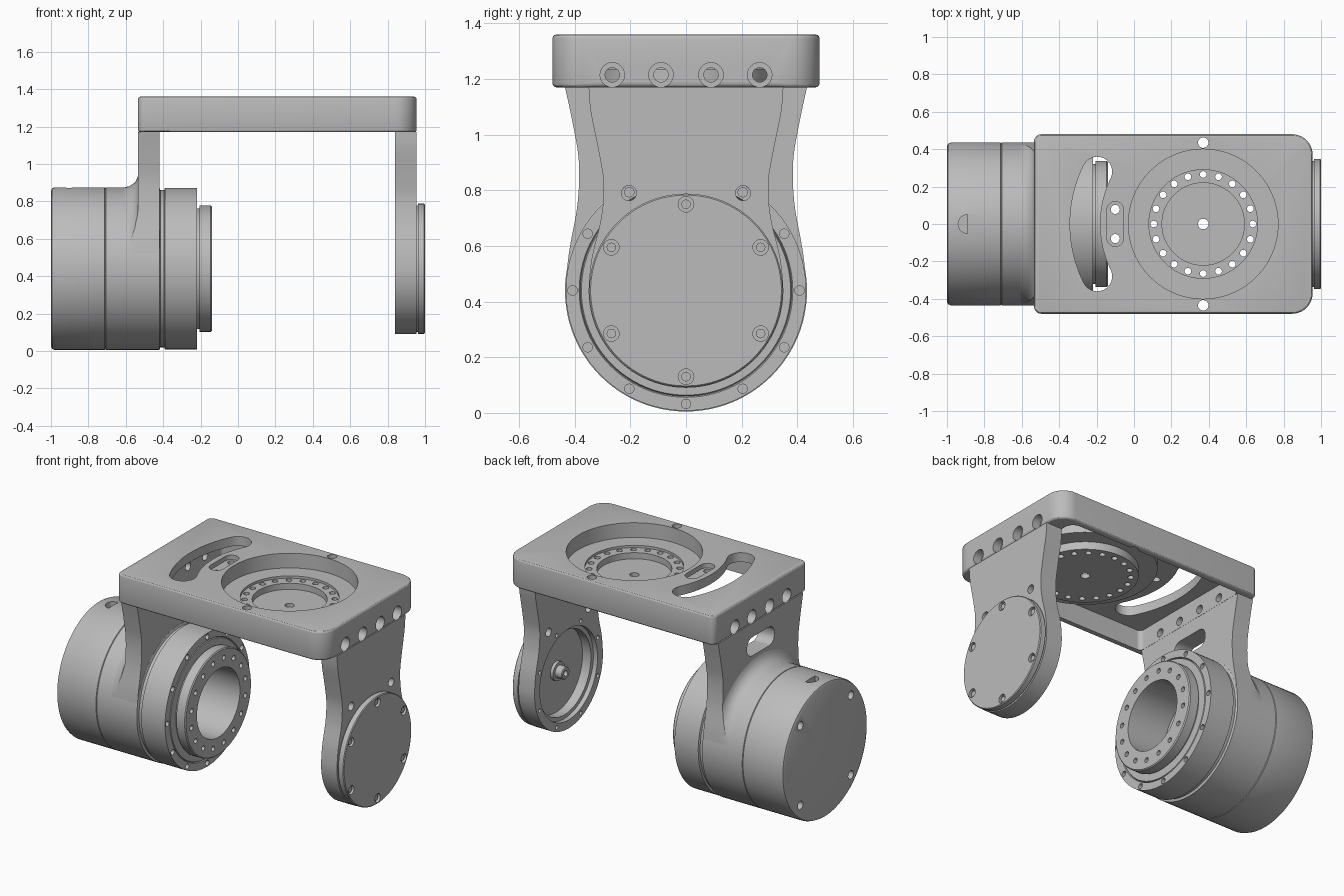
import bpy, bmesh
from math import sin, cos, pi, asin, radians
from mathutils import Vector

if "Cube" in bpy.data.objects:
    bpy.data.objects.remove(bpy.data.objects["Cube"])

grey = bpy.data.materials.new("machined grey")
grey.use_nodes = True
colour = (0.5, 0.5, 0.5, 1)
grey.diffuse_color = colour
grey.node_tree.nodes["Principled BSDF"].inputs["Base Color"].default_value = colour

AXLE_Z = 0.44   # height of the motor and idler axis
DISH_X = 0.37   # centre of the round dish in the top plate


def finish(name, bm):
    bmesh.ops.recalc_face_normals(bm, faces=bm.faces)
    mesh = bpy.data.meshes.new(name)
    bm.to_mesh(mesh)
    bm.free()
    mesh.materials.append(grey)
    obj = bpy.data.objects.new(name, mesh)
    bpy.context.collection.objects.link(obj)
    return obj


def place(axis, t, u, v):
    return Vector((t, u, v)) if axis == "x" else Vector((u, v, t))


def lathe(name, profile, axis="x", centre=(0, AXLE_Z), steps=96):
    """Revolve (distance along axis, radius) points around the axis."""
    bm = bmesh.new()
    vs = [bm.verts.new(place(axis, t, centre[0] + r, centre[1])) for t, r in profile]
    edges = [bm.edges.new(pair) for pair in zip(vs, vs[1:])]
    bmesh.ops.spin(bm, geom=vs + edges, cent=place(axis, 0, *centre),
                   axis=place(axis, 1, 0, 0), angle=2 * pi, steps=steps)
    bmesh.ops.remove_doubles(bm, verts=bm.verts, dist=0.00005)
    return finish(name, bm)


def cyl(axis, centre, r, a, b, steps=24, name="cutter"):
    return lathe(name, [(a, 0), (a, r), (b, r), (b, 0)], axis, centre, steps)


def prism(name, outline, axis, a, b):
    bm = bmesh.new()
    face = bm.faces.new([bm.verts.new(place(axis, a, u, v)) for u, v in outline])
    moved = bmesh.ops.extrude_face_region(bm, geom=[face])["geom"]
    bmesh.ops.translate(bm, vec=place(axis, b - a, 0, 0),
                        verts=[v for v in moved if isinstance(v, bmesh.types.BMVert)])
    return finish(name, bm)


def apply(obj, kind, **settings):
    mod = obj.modifiers.new(kind, kind)
    for key, value in settings.items():
        setattr(mod, key, value)
    bpy.context.view_layer.objects.active = obj
    bpy.ops.object.modifier_apply(modifier=mod.name)


def combine(obj, *others, how="DIFFERENCE"):
    for other in others:
        apply(obj, "BOOLEAN", operation=how, object=other, solver="EXACT")
        bpy.data.objects.remove(other)


def arc(u, v, r, start, end, n=10):
    angles = [start + (end - start) * i / n for i in range(n + 1)]
    return [(u + r * cos(a), v + r * sin(a)) for a in angles]


def rounded_box(u0, u1, v0, v1, r_left, r_right):
    return (arc(u1 - r_right, v1 - r_right, r_right, 0, pi / 2)
            + arc(u0 + r_left, v1 - r_left, r_left, pi / 2, pi)
            + arc(u0 + r_left, v0 + r_left, r_left, pi, 1.5 * pi)
            + arc(u1 - r_right, v0 + r_right, r_right, 1.5 * pi, 2 * pi))


def leg_outline(side, r):
    """Smooth waisted side (top to bottom), mirrored, closed by a round foot."""
    pts = [Vector(p) for p in side]
    pts = [pts[0]] + pts + [Vector((r, AXLE_Z - 0.15))]
    curve = []
    for p, q, s, t in zip(pts, pts[1:], pts[2:], pts[3:]):
        for i in range(6):
            k = i / 6
            w = 0.5 * (2 * q + (s - p) * k + (2 * p - 5 * q + 4 * s - t) * k * k
                       + (3 * q - p - 3 * s + t) * k ** 3)
            curve.append((w.x, w.y))
    foot = arc(0, AXLE_Z, r, 0, -pi, 48)
    return curve + foot + [(-u, v) for u, v in reversed(curve)]


def bolt_circle(r, count, offset=0.0, centre=(0, AXLE_Z)):
    angles = [offset + 2 * pi * i / count for i in range(count)]
    return [(centre[0] + r * cos(a), centre[1] + r * sin(a)) for a in angles]


# Top plate: rounded block, hollow underneath
plate = prism("top_plate", rounded_box(-0.535, 0.955, -0.48, 0.48, 0.04, 0.11), "z", 1.17, 1.36)
apply(plate, "BEVEL", width=0.014, segments=3, limit_method="ANGLE", angle_limit=radians(50))
combine(plate, prism("cutter", rounded_box(-0.42, 0.84, -0.44, 0.44, 0.03, 0.06), "z", 1.1, 1.3))

# Stepped dish hanging inside the plate
dish = (DISH_X, 0)
combine(plate, cyl("z", dish, 0.42, 1.235, 1.33, 96), cyl("z", dish, 0.31, 1.185, 1.325, 96), how="UNION")
for radius, floor in ((0.4, 1.265), (0.29, 1.25), (0.22, 1.21)):
    combine(plate, cyl("z", dish, radius, floor, 1.4, 96))
for p in bolt_circle(0.265, 20, centre=dish):
    combine(plate, cyl("z", p, 0.018, 1.1, 1.3, 16))
combine(plate, cyl("z", dish, 0.028, 1.1, 1.3))

# Kidney slot, small pocket and dowel holes
mid, half = 0.632, 0.08
swing = asin(0.28 / mid)
end_a = (DISH_X + mid * cos(pi - swing), mid * sin(swing))
end_b = (end_a[0], -end_a[1])
kidney = (arc(*dish, mid + half, pi - swing, pi + swing, 24)
          + arc(*end_b, half, pi + swing, 2 * pi + swing, 12)[1:-1]
          + arc(*dish, mid - half, pi + swing, pi - swing, 24)
          + arc(*end_a, half, -swing, pi - swing, 12)[1:-1])
combine(plate, prism("cutter", kidney, "z", 1.1, 1.4))
combine(plate, prism("cutter", arc(-0.1, 0.075, 0.045, 0, pi) + arc(-0.1, -0.075, 0.045, pi, 2 * pi), "z", 1.33, 1.4))
for sign in (-1, 1):
    combine(plate, cyl("z", (-0.1, sign * 0.078), 0.024, 1.1, 1.4),
            cyl("z", (DISH_X, sign * 0.435), 0.028, 1.1, 1.4))

# Counterbored bolts through both end walls
for y in (-0.265, -0.09, 0.09, 0.265):
    for outer, step, inner in ((-0.6, -0.48, -0.4), (1.0, 0.9, 0.8)):
        combine(plate, cyl("x", (y, 1.215), 0.044, outer, step),
                cyl("x", (y, 1.215), 0.026, outer, inner))

# Motor leg with a window and a fillet onto the motor
side = [(0.435, 1.171), (0.405, 1.03), (0.385, 0.9), (0.39, 0.75), (0.42, 0.58), (0.433, AXLE_Z)]
motor_leg = prism("motor_leg", leg_outline(side, 0.433), "x", -0.535, -0.421)
combine(motor_leg, prism("cutter", rounded_box(-0.14, 0.14, 0.96, 1.08, 0.055, 0.055), "x", -0.6, -0.4))
fillet = lathe("leg_fillet", [(-0.62, 0), (-0.62, 0.432), (-0.58, 0.441), (-0.552, 0.46),
                              (-0.538, 0.485), (-0.53, 0.515), (-0.53, 0)])
combine(fillet, prism("cutter", leg_outline(side, 0.433), "x", -0.65, -0.5), how="INTERSECT")

# Motor body with seams, groove, output flange and hollow bore
motor = lathe("motor_body", [
    (-1, 0), (-1, 0.415), (-0.994, 0.429), (-0.98, 0.435), (-0.713, 0.435), (-0.71, 0.43),
    (-0.707, 0.435), (-0.42, 0.435), (-0.415, 0.42), (-0.395, 0.42), (-0.39, 0.432),
    (-0.22, 0.432), (-0.22, 0.384), (-0.228, 0.38), (-0.22, 0.376), (-0.22, 0.322),
    (-0.205, 0.322), (-0.205, 0.338), (-0.146, 0.338), (-0.14, 0.332), (-0.14, 0.22),
    (-0.88, 0.22), (-0.88, 0)])
for p in bolt_circle(0.408, 12):
    combine(motor, cyl("x", p, 0.017, -0.25, -0.2, 16))
for p in bolt_circle(0.28, 16, pi / 16):
    combine(motor, cyl("x", p, 0.016, -0.18, -0.1, 16))
for p in bolt_circle(0.365, 4, pi / 4):
    combine(motor, cyl("x", p, 0.027, -1.05, -0.95))
combine(motor, prism("cutter", arc(-0.89, 0, 0.05, pi / 2, 1.5 * pi), "z", 0.84, 0.95))

# Idler leg: waisted arm with an open bearing cup on its inner face
side = [(0.35, 1.171), (0.342, 1.08), (0.312, 0.93), (0.296, 0.82), (0.305, 0.7), (0.338, 0.56), (0.35, AXLE_Z)]
idler_leg = prism("idler_leg", leg_outline(side, 0.35), "x", 0.84, 0.954)
axle = (0, AXLE_Z)
combine(idler_leg, cyl("x", axle, 0.295, 0.8, 0.87, 96), cyl("x", axle, 0.27, 0.8, 0.93, 96))
for p in bolt_circle(0.322, 8, pi / 8):
    combine(idler_leg, cyl("x", p, 0.013, 0.8, 0.87, 16))
for sign in (-1, 1):
    combine(idler_leg, cyl("x", (sign * 0.205, 0.79), 0.027, 0.8, 1.0))

# Hollow centre pin inside the cup
pin = lathe("idler_pin", [(0.94, 0), (0.94, 0.06), (0.91, 0.06), (0.91, 0.04), (0.865, 0.04),
                          (0.86, 0.035), (0.86, 0.018), (0.9, 0.018), (0.9, 0)], steps=32)

# Outer cover disc with six recessed screws
cover = lathe("idler_cover", [(0.953, 0), (0.953, 0.338), (0.962, 0.338), (0.962, 0.348),
                              (0.995, 0.348), (1, 0.343), (1, 0)])
for p in bolt_circle(0.31, 6, pi / 6):
    combine(cover, cyl("x", p, 0.028, 0.98, 1.1))
    cyl("x", p, 0.017, 0.97, 0.992, 16, "cover_screw")

# Smooth round surfaces, keep machined edges sharp
bpy.ops.object.select_all(action="DESELECT")
for obj in bpy.context.scene.objects:
    if obj.type == "MESH" and grey.name in obj.data.materials:
        obj.select_set(True)
        bpy.context.view_layer.objects.active = obj
bpy.ops.object.shade_smooth_by_angle(angle=radians(30))
